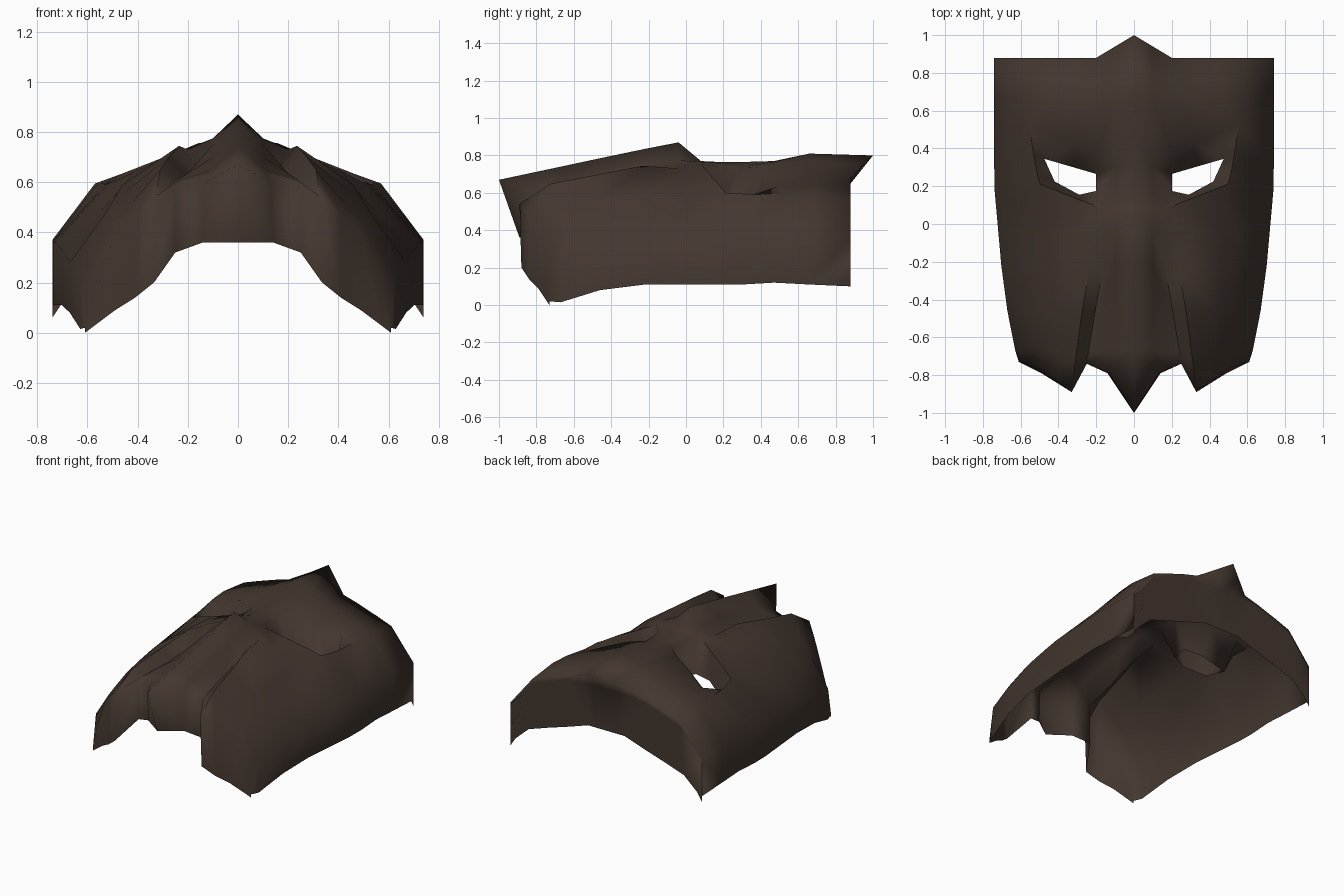
import bpy, bmesh, math

brown = bpy.data.materials.new("dark_brown")
brown.diffuse_color = (0.056, 0.038, 0.029, 1)

# Half cross-sections of the mask: column x positions from centre ridge to side hem
COLS = (0, .10, .20, .31, .46, .57, .74, .74)
SECTIONS = [  # y, then height of each column
    (.66, .81, .775, .735, .69, .635, .595, .37, .11),
    (.47, .77, .765, .735, .69, .635, .60, .37, .12),
    (.30, .765, .74, .56, .54, .46, .59, .36, .11),
    (.18, .765, .74, .54, .51, .46, .60, .36, .11),
    (.08, .77, .765, .755, .70, .64, .60, .36, .11),
    (-.04, .87, .775, .73, .69, .58, .48, .35, .11),
    (-.22, .835, .75, .66, .745, .59, .46, .33, .11),
    (-.46, .785, .70, .63, .70, .57, .46, .28, .08),
    (-.67, .74, .65, .61, .65, .52, .43, .23, .015),
]
# Rims: the edge of the face and the free edge of the wall folded down from it
BROW_RIM = [(0, 1, .80), (.10, .94, .745), (.20, .88, .69), (.31, .88, .66),
            (.46, .88, .61), (.57, .88, .57), (.74, .88, .36), (.74, .88, .10)]
BROW_HEM = [(0, .88, .36), (.08, .88, .36), (.14, .88, .36), (.29, .88, .31),
            (.45, .88, .26), (.60, .88, .21), (.70, .88, .12), (.74, .88, .06)]
JAW_RIM = [(0, -1, .67), (.13, -.79, .60), (.25, -.74, .60), (.33, -.89, .54),
           (.41, -.83, .47), (.485, -.77, .40), (.575, -.74, .18), (.61, -.73, .02)]
JAW_HEM = [(0, -.89, .36), (.14, -.79, .36), (.25, -.74, .32), (.335, -.88, .20),
           (.41, -.84, .14), (.49, -.79, .09), (.57, -.75, .03), (.61, -.73, 0)]
# Plan shifts: brow, eye outline, cheek crest and the groove beside the nose,
# (section, column) -> (x, y)
SHIFTS = {
    (1, 2): (.20, .38), (1, 3): (.32, .42), (1, 4): (.46, .49), (1, 5): (.555, .53),
    (2, 2): (.20, .265), (2, 3): (.32, .30), (2, 4): (.475, .345), (2, 5): (.53, .36),
    (3, 2): (.20, .175), (3, 3): (.29, .155), (3, 4): (.42, .225), (3, 5): (.51, .25),
    (4, 2): (.16, .08), (4, 3): (.28, .125), (4, 4): (.42, .18), (4, 5): (.495, .21),
    (6, 2): (.16, -.20), (6, 3): (.235, -.23),
    (7, 2): (.205, -.46), (7, 3): (.275, -.46), (7, 4): (.44, -.46), (7, 5): (.54, -.46),
    (8, 2): (.24, -.67), (8, 3): (.31, -.72), (8, 4): (.42, -.68), (8, 5): (.505, -.66),
}


def side_width(y):
    """Half width of the mask, narrowing toward the jaw."""
    if y > .2:
        return .74
    if y > -.36:
        return .69 + .05 * (y + .36) / .56
    return .615 + .075 * (y + .74) / .38


# Wall fold between hem and rim keeps the back upright below the peak
fold = [(x, .88, min(z, .68) - .03) for x, y, z in BROW_RIM]
rows = [BROW_HEM, fold, BROW_RIM]
for s, (y, *heights) in enumerate(SECTIONS):
    k = side_width(y) / .74
    row = []
    for c, (x, z) in enumerate(zip(COLS, heights)):
        px, py = SHIFTS.get((s, c), (x * k if c > 4 else x, y))
        row.append((px, py, z))
    rows.append(row)
rows += [JAW_RIM, JAW_HEM]

# Mask shell, right half
bm = bmesh.new()
grid = [[bm.verts.new(p) for p in row] for row in rows]
EYE_CELLS = {(5, 2), (5, 3)}
for r in range(len(rows) - 1):
    for c in range(len(COLS) - 1):
        if (r, c) not in EYE_CELLS:
            bm.faces.new((grid[r][c], grid[r + 1][c], grid[r + 1][c + 1], grid[r][c + 1]))

# Hard creases along the groove beside the nose and the cheek crest
creases = [(grid[r][c], grid[r + 1][c]) for r in range(9, 12) for c in (2, 3)]
creases += [(grid[7][c], grid[7][c + 1]) for c in range(2, 5)]
creases += [(grid[r][5], grid[r + 1][5]) for r in range(4, 7)]
for a, b in creases:
    bm.edges.get((a, b)).smooth = False

# Mirror to the left half
copy = bmesh.ops.duplicate(bm, geom=bm.verts[:] + bm.edges[:] + bm.faces[:])["geom"]
for v in copy:
    if isinstance(v, bmesh.types.BMVert):
        v.co.x *= -1
bmesh.ops.reverse_faces(bm, faces=[f for f in copy if isinstance(f, bmesh.types.BMFace)])
bmesh.ops.remove_doubles(bm, verts=bm.verts[:], dist=.0005)
for f in bm.faces:
    f.smooth = True

mesh = bpy.data.meshes.new("mask_shell")
bm.to_mesh(mesh)
bm.free()
mask = bpy.data.objects.new("mask_shell", mesh)
bpy.context.collection.objects.link(mask)
mesh.materials.append(brown)
